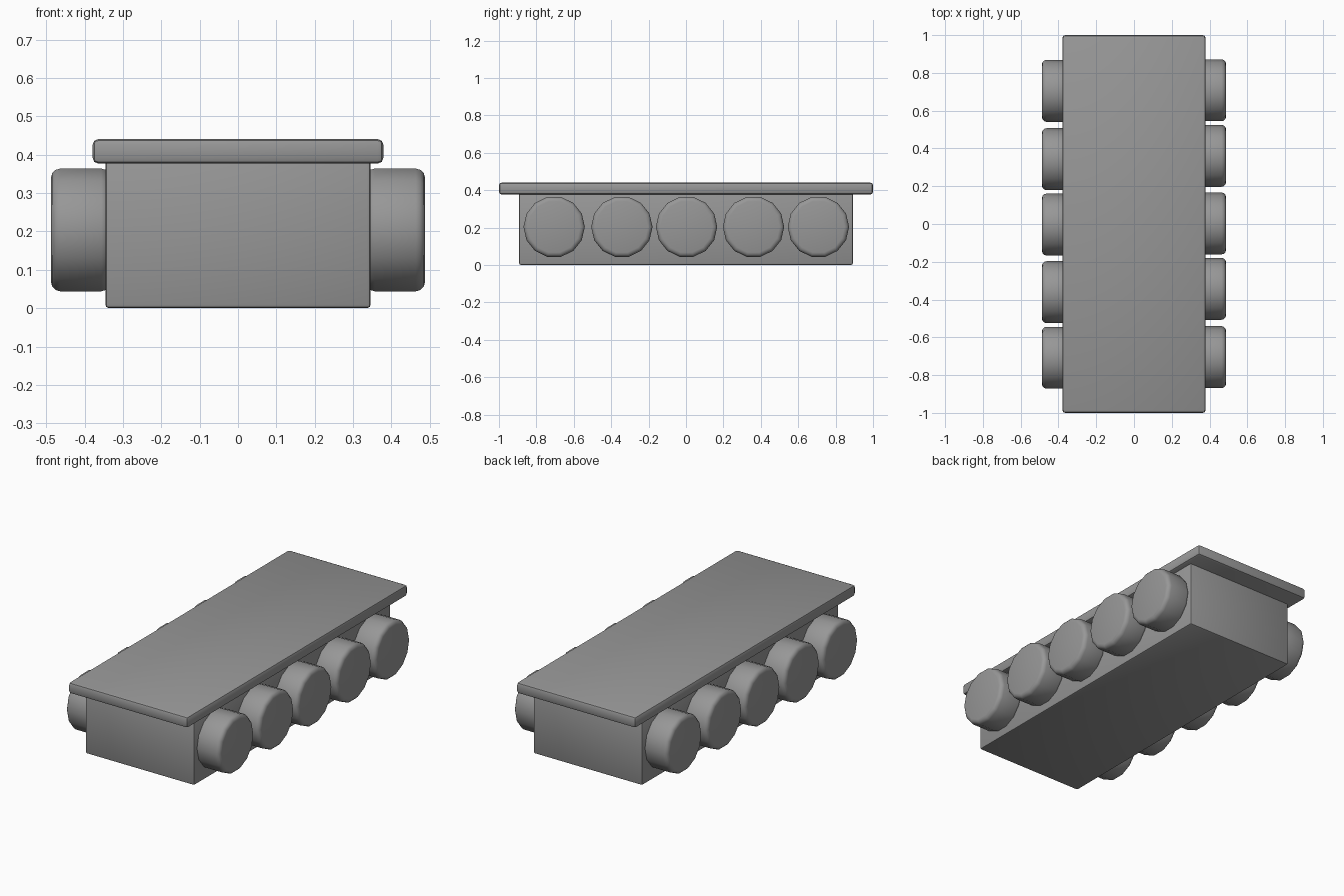
import bpy
import math

cube = bpy.data.objects.get("Cube")
if cube:
    bpy.data.objects.remove(cube, do_unlink=True)

grey = bpy.data.materials.new("plain grey")
grey.use_nodes = True
COLOR = (0.31, 0.31, 0.31, 1)
grey.diffuse_color = COLOR
grey.node_tree.nodes["Principled BSDF"].inputs["Base Color"].default_value = COLOR


def finish(obj, name, bevel, segments):
    """Name, colour, round the edges and shade a part."""
    obj.name = name
    obj.data.materials.append(grey)
    bpy.ops.object.transform_apply(location=False, rotation=True, scale=True)
    mod = obj.modifiers.new("rounded edges", 'BEVEL')
    mod.width = bevel
    mod.segments = segments
    mod.limit_method = 'ANGLE'
    mod.angle_limit = math.radians(40)
    bpy.ops.object.modifier_apply(modifier=mod.name)
    bpy.ops.object.shade_smooth_by_angle(angle=math.radians(35))


def box(name, size, bottom, bevel):
    bpy.ops.mesh.primitive_cube_add(size=1, location=(0, 0, bottom + size[2] / 2))
    obj = bpy.context.object
    obj.scale = size
    finish(obj, name, bevel, 2)


# Chassis and overhanging deck
box("chassis", (0.692, 1.784, 0.385), 0, 0.01)
box("deck", (0.758, 2.0, 0.064), 0.377, 0.015)

# Five wheels per side; the two rows are half-turn copies of each other
for side, label in ((1, "left"), (-1, "right")):
    for i, y in enumerate((-0.705, -0.343, 0.003, 0.361, 0.708)):
        bpy.ops.mesh.primitive_cylinder_add(
            vertices=14, radius=0.164, depth=0.155,
            location=(side * 0.41, side * y, 0.204),
            rotation=(0, math.pi / 2, 0))
        finish(bpy.context.object, f"{label}_wheel_{i + 1}", 0.024, 3)
